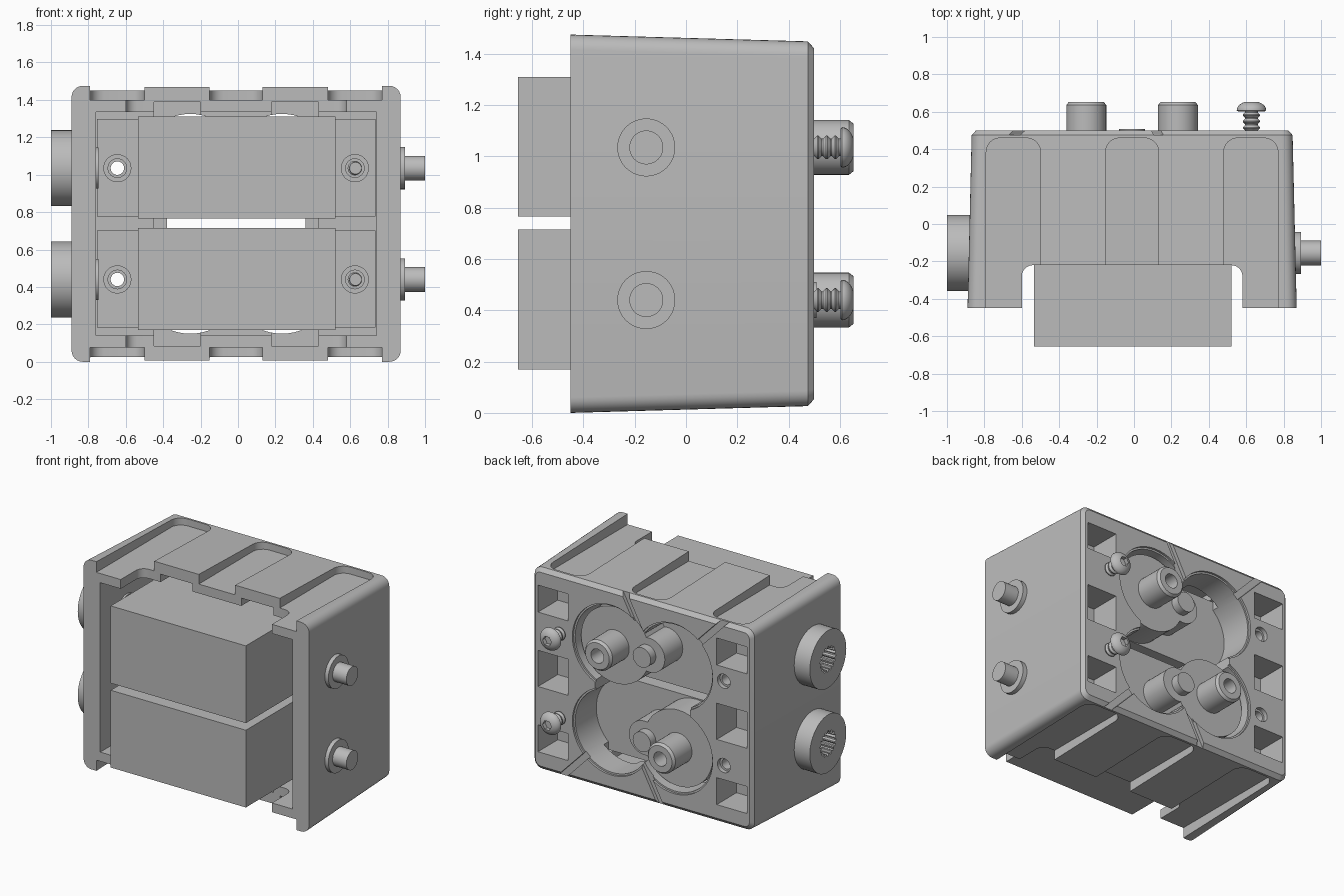
import bpy, math
from mathutils import Vector

if "Cube" in bpy.data.objects:
    bpy.data.objects.remove(bpy.data.objects["Cube"])

grey = bpy.data.materials.new("plain grey")
grey.use_nodes = True
COLOUR = (0.5, 0.5, 0.5, 1)
grey.diffuse_color = COLOUR
grey.node_tree.nodes["Principled BSDF"].inputs["Base Color"].default_value = COLOUR

CX, CZ = -0.01, 0.737          # centre of the housing seen from the front
ROWS = (0.44, 1.035)           # heights of the two drive units


def loft(name, rings):
    """Skin equal rings of points and cap both ends."""
    n = len(rings[0])
    verts = [p for ring in rings for p in ring]
    faces = [(k * n + i, k * n + (i + 1) % n, (k + 1) * n + (i + 1) % n, (k + 1) * n + i)
             for k in range(len(rings) - 1) for i in range(n)]
    faces += [tuple(range(n))[::-1], tuple(range(len(verts) - n, len(verts)))]
    mesh = bpy.data.meshes.new(name)
    mesh.from_pydata(verts, [], faces)
    mesh.materials.append(grey)
    obj = bpy.data.objects.new(name, mesh)
    bpy.context.collection.objects.link(obj)
    bpy.ops.object.select_all(action="DESELECT")
    obj.select_set(True)
    bpy.context.view_layer.objects.active = obj
    bpy.ops.object.mode_set(mode="EDIT")
    bpy.ops.mesh.select_all(action="SELECT")
    bpy.ops.mesh.normals_make_consistent(inside=False)
    bpy.ops.object.mode_set(mode="OBJECT")
    return obj


def place(axis, u, v, t):
    return {"X": (t, u, v), "Y": (u, t, v), "Z": (u, v, t)}[axis]


def prism(name, pts, axis, a, b):
    return loft(name, [[place(axis, u, v, t) for u, v in pts] for t in (a, b)])


def lathe(name, axis, u, v, profile, n=40):
    """Turned part: profile is a list of (radius, position along axis)."""
    ang = [2 * math.pi * i / n for i in range(n)]
    return loft(name, [[place(axis, u + r * math.cos(a), v + r * math.sin(a), t) for a in ang]
                       for r, t in profile])


def round_rect(u0, u1, v0, v1, r, n=6):
    pts = []
    for k, (u, v) in enumerate(((u1 - r, v1 - r), (u0 + r, v1 - r), (u0 + r, v0 + r), (u1 - r, v0 + r))):
        for i in range(n + 1):
            a = math.pi / 2 * (k + i / n)
            pts.append((u + r * math.cos(a), v + r * math.sin(a)))
    return pts


def box(name, x0, x1, y0, y1, z0, z1):
    return prism(name, [(x0, z0), (x1, z0), (x1, z1), (x0, z1)], "Y", y0, y1)


def bar(name, p, q, w, y0, y1):
    p, q = Vector(p), Vector(q)
    s = (q - p).orthogonal().normalized() * w / 2
    return prism(name, [p + s, q + s, q - s, p - s], "Y", y0, y1)


def boolean(obj, other, operation="DIFFERENCE"):
    mod = obj.modifiers.new("join", "BOOLEAN")
    mod.operation, mod.solver, mod.object = operation, "EXACT", other
    bpy.ops.object.select_all(action="DESELECT")
    obj.select_set(True)
    bpy.context.view_layer.objects.active = obj
    bpy.ops.object.modifier_apply(modifier=mod.name)
    bpy.data.objects.remove(other)


# Housing: drafted shell with rounded long edges and a chamfered back rim
def section(y, inset, r):
    return [(x, y, z) for x, z in round_rect(-0.89 + inset, 0.87 - inset, inset * 1.2, 1.475 - inset * 1.2, r)]


housing = loft("housing", [section(-0.45, 0, 0.06), section(0.475, 0.022, 0.06), section(0.5, 0.045, 0.04)])
boolean(housing, box("cavity", -0.76, 0.74, -1, 0.25, 0.14, 1.335))
boolean(housing, prism("front_notch", round_rect(-0.6, 0.58, -1, -0.22, 0.06), "Z", -1, 3))

# Long pockets in the top and bottom, with hollows under the ribs between them
for x0, x1 in ((-0.79, -0.5), (-0.152, 0.132), (0.48, 0.77)):
    for z0, z1 in ((1.4, 2), (-1, 0.075)):
        boolean(housing, prism("pocket", round_rect(x0, x1, -0.9, 0.46, 0.075), "Z", z0, z1))
for x0, x1 in ((-0.45, -0.2), (0.18, 0.43)):
    boolean(housing, box("rib_hollow", x0, x1, -1, 0.3, 0.085, 1.39))

# Back opening: four overlapping circles with a shallow rim and a link between rows
for z in ROWS:
    for x in (CX - 0.245, CX + 0.245):
        boolean(housing, lathe("opening", "Y", x, z, [(0.29, 0.1), (0.29, 0.485), (0.302, 0.485), (0.302, 0.6)], 56))
boolean(housing, box("opening_link", CX - 0.37, CX + 0.37, 0.1, 0.6, 0.55, 0.93))

# Back recesses, screw holes and diagonal grooves
for x0, x1 in ((-0.825, -0.59), (0.57, 0.805)):
    for z0, z1 in ((0.15, 0.34), (0.61, 0.865), (1.135, 1.325)):
        boolean(housing, box("recess", x0, x1, 0.28, 0.6, z0, z1))
for z in ROWS:
    boolean(housing, lathe("screw_hole", "Y", -0.645, z, [(0.036, 0.1), (0.036, 0.47), (0.05, 0.47), (0.05, 0.6)], 24))
for p, q in (((0.16, 1.5), (-0.01, 1.18)), ((-0.69, 1.5), (-0.42, 1.22))):
    for flip in (False, True):
        ends = [(2 * CX - x, 2 * CZ - z) if flip else (x, z) for x, z in (p, q)]
        boolean(housing, bar("groove", *ends, 0.045, 0.475, 0.6))

# Drive units: body, mounting ears, gearbox and shafts
for row, z in enumerate(ROWS):
    tag = ("lower", "upper")[row]
    side = (-1, 1)[row]
    mid = (0.4425, 1.0375)[row]
    shaft_x = CX + 0.245 * side
    box(tag + "_motor_body", -0.535, 0.52, -0.655, 0.25, mid - 0.2725, mid + 0.2725)

    for x0, x1, hole_x in ((-0.755, -0.53, -0.645), (0.515, 0.735, 0.625)):
        ear = box(tag + "_mounting_ear", x0, x1, 0.14, 0.25, mid - 0.26, mid + 0.26)
        boolean(ear, lathe("boss", "Y", hole_x, z, [(0.075, 0.11), (0.075, 0.2)], 32), "UNION")
        boolean(ear, lathe("hole", "Y", hole_x, z, [(0.05, 0), (0.05, 0.13), (0.036, 0.13), (0.036, 0.6)], 24))

    gearbox = lathe(tag + "_gearbox", "Y", shaft_x, z, [(0.268, 0.2), (0.268, 0.45)], 56)
    boolean(gearbox, lathe("lobe", "Y", CX - 0.02 * side, z, [(0.12, 0.2), (0.12, 0.45)]), "UNION")
    lathe(tag + "_gearbox_pin", "Y", CX, z, [(0.07, 0.4), (0.07, 0.508)])
    shaft = lathe(tag + "_output_shaft", "Y", shaft_x, z, [(0.107, 0.4), (0.107, 0.635), (0.093, 0.653)])
    boolean(shaft, lathe("bore", "Y", shaft_x, z, [(0.05, 0.52), (0.05, 0.7)], 24))

    # Screw with ridged thread, domed head and hexagonal socket
    thread = [(0.032, 0.15)]
    for i in range(13):
        y = 0.16 + i * 0.034
        thread += [(0.034, y), (0.046, y + 0.012), (0.046, y + 0.017), (0.034, y + 0.029)]
    dome = [(0.079 * math.cos(a), 0.608 + 0.05 * math.sin(a)) for a in [i * 0.16 for i in range(8)]]
    screw = lathe(tag + "_screw", "Y", 0.628, z, thread + [(0.034, 0.602), (0.072, 0.602)] + dome, 28)
    boolean(screw, lathe("socket", "Y", 0.628, z, [(0.035, 0.625), (0.035, 0.7)], 6))

    # Side hub with a splined bore on one side, flanged axle on the other
    hub = lathe(tag + "_side_hub", "X", -0.155, z, [(0.203, -0.86), (0.203, -1.0)], 56)
    spline = []
    for i in range(64):
        r = 0.09 if i % 4 < 2 else 0.075
        a = 2 * math.pi * i / 64
        spline.append((-0.155 + r * math.cos(a), z + r * math.sin(a)))
    boolean(hub, prism("spline_bore", spline, "X", -1.1, -0.9))
    lathe(tag + "_hub_inner_face", "X", -0.155, z, [(0.11, -0.8), (0.11, -0.745)])
    lathe(tag + "_axle", "X", -0.155, z, [(0.113, 0.8), (0.113, 0.893), (0.066, 0.893), (0.066, 1.0)])

# Smooth the rounded surfaces, keep the edges crisp
for obj in bpy.context.collection.objects:
    if obj.type == "MESH":
        bpy.ops.object.select_all(action="DESELECT")
        obj.select_set(True)
        bpy.context.view_layer.objects.active = obj
        bpy.ops.object.shade_smooth_by_angle(angle=math.radians(30))
